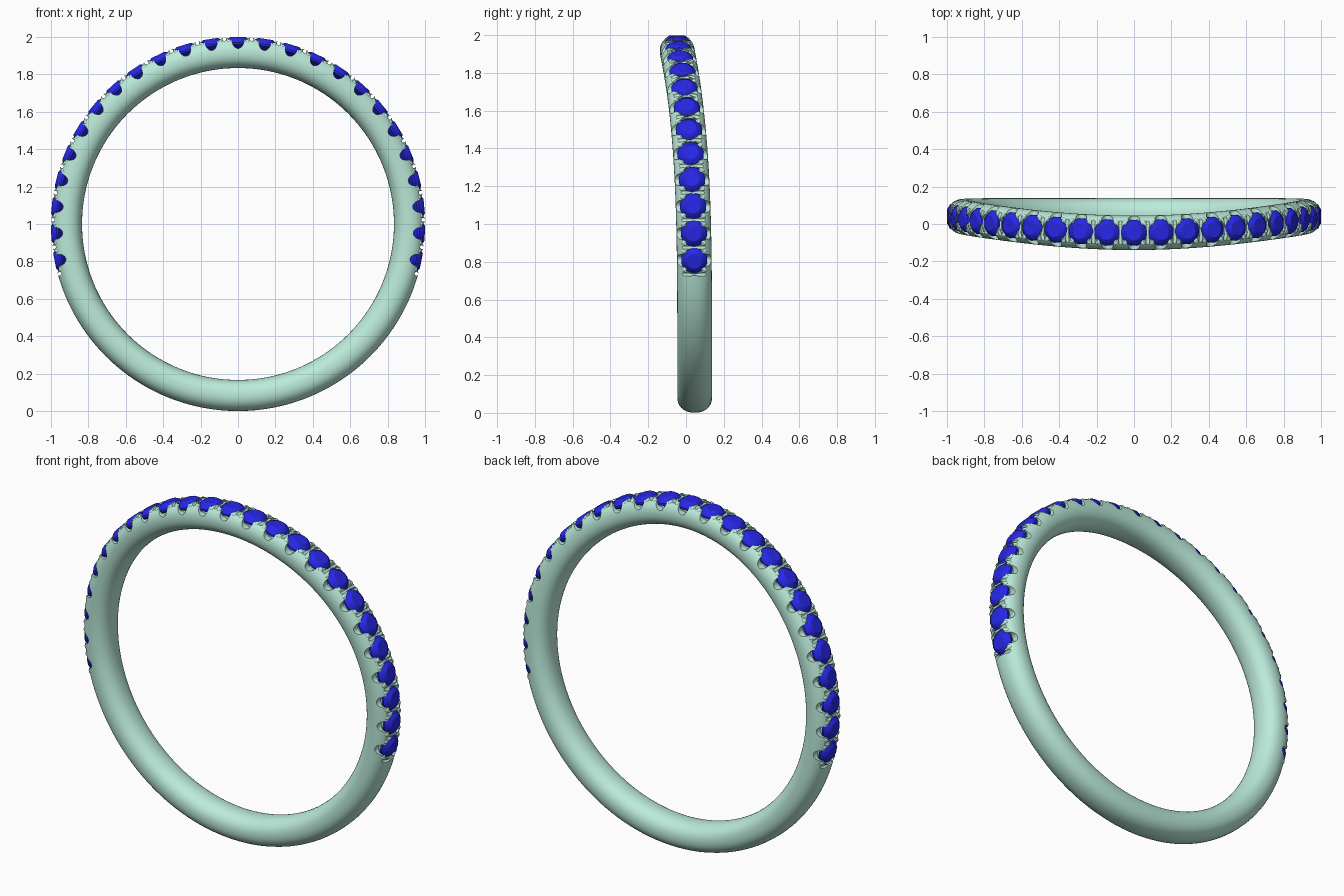
import bpy, bmesh, math
from mathutils import Matrix, Vector

if "Cube" in bpy.data.objects:
    bpy.data.objects.remove(bpy.data.objects["Cube"])

ZC, R_MID, HALF_R, HALF_W = 1.0, 0.916, 0.083, 0.092
STEP, N = math.radians(8.45), 12


def bend(t):
    """Sideways sweep of the band; t is the angle from the top."""
    return 0.046 - 0.093 * ((1 + math.cos(t)) / 2) ** 4


def point(t, r, y=0.0):
    return Vector((r * math.sin(t), bend(t) + y, ZC + r * math.cos(t)))


def frame(t, r, y=0.0):
    """Local axes: x along the band, y across it, z outwards."""
    rot = Matrix(((math.cos(t), 0, math.sin(t)), (0, 1, 0),
                  (-math.sin(t), 0, math.cos(t)))).to_4x4()
    return Matrix.Translation(point(t, r, y)) @ rot


def lathe(bm, profile, sides, mat):
    """Closed solid of revolution round local z; profile runs bottom to top."""
    rings = []
    for rad, h in profile:
        if rad == 0:
            rings.append([bm.verts.new(mat @ Vector((0, 0, h)))])
        else:
            rings.append([bm.verts.new(mat @ Vector((
                rad * math.cos(math.tau * (i + .5) / sides),
                rad * math.sin(math.tau * (i + .5) / sides), h))) for i in range(sides)])
    for a, b in zip(rings, rings[1:]):
        for i in range(sides):
            j = (i + 1) % sides
            if len(a) == 1:
                bm.faces.new((a[0], b[j], b[i]))
            else:
                bm.faces.new((a[i], a[j], b[j], b[i]))
    if len(rings[0]) > 1:
        bm.faces.new(rings[0][::-1])
    bm.faces.new(rings[-1])


def material(name, color):
    m = bpy.data.materials.new(name)
    m.diffuse_color = color
    m.use_nodes = True
    m.node_tree.nodes["Principled BSDF"].inputs["Base Color"].default_value = m.diffuse_color
    return m


def finish(bm, name, mat=None):
    bmesh.ops.recalc_face_normals(bm, faces=bm.faces)
    me = bpy.data.meshes.new(name)
    bm.to_mesh(me)
    bm.free()
    ob = bpy.data.objects.new(name, me)
    bpy.context.collection.objects.link(ob)
    if mat:
        me.materials.append(mat)
    return ob


def smooth(ob, angle):
    bpy.ops.object.select_all(action='DESELECT')
    ob.select_set(True)
    bpy.context.view_layer.objects.active = ob
    bpy.ops.object.shade_smooth_by_angle(angle=math.radians(angle))


metal = material("metal", (0.50, 0.83, 0.70, 1))
blue = material("blue_stone", (0.02, 0.02, 0.80, 1))
stones = [k * STEP for k in range(-N, N + 1)]
gaps = [(k + 0.5) * STEP for k in range(-N - 1, N + 1)]

# Band: rounded section swept round the finger
bm = bmesh.new()
SEG, SIDES = 192, 36
power = lambda v: math.copysign(abs(v) ** 0.9, v)
rings = []
for i in range(SEG):
    t = math.tau * i / SEG
    rings.append([bm.verts.new(point(t, R_MID + HALF_R * power(math.cos(a)),
                                     HALF_W * power(math.sin(a))))
                  for a in (math.tau * j / SIDES for j in range(SIDES))])
for i in range(SEG):
    a, b = rings[i], rings[(i + 1) % SEG]
    for j in range(SIDES):
        k = (j + 1) % SIDES
        bm.faces.new((a[j], a[k], b[k], b[j]))
band = finish(bm, "band", metal)

# Cutters: stone seats, side scallops and nicks between the stones
bm = bmesh.new()
for t in stones:
    lathe(bm, [(.022, -.055), (.0685, -.006), (.0685, .07)], 24, frame(t, 0.963))
    tube = frame(t, 0.987) @ Matrix.Diagonal((1, 1, 1.5, 1)) @ Matrix.Rotation(math.pi / 2, 4, 'X')
    lathe(bm, [(.033, -.14), (.033, .14)], 20, tube)
for t in gaps:
    nick = frame(t, 0.990) @ Matrix.Rotation(math.pi / 2, 4, 'X')
    lathe(bm, [(.010, -.14), (.010, .14)], 12, nick)
cutter = finish(bm, "seat_cutter")
cutter.hide_render = True
mod = band.modifiers.new("seats", 'BOOLEAN')
mod.operation, mod.solver, mod.object, mod.use_self = 'DIFFERENCE', 'EXACT', cutter, True
bpy.context.view_layer.objects.active = band
bpy.ops.object.modifier_apply(modifier="seats")
bpy.data.objects.remove(cutter)
smooth(band, 35)

# Stones: round cut with pointed base, girdle and domed crown
bm = bmesh.new()
for t in stones:
    lathe(bm, [(0, -.048), (.070, -.006), (.070, .004), (.058, .021), (.040, .033)],
          16, frame(t, 0.966))
smooth(finish(bm, "stones", blue), 25)

# Prongs: four rounded claws gripping each stone
bm = bmesh.new()
for t in stones:
    for s in (-1, 1):
        for y in (-.052, .052):
            lathe(bm, [(.016, -.045), (.016, .010), (.013, .018), (.007, .022)],
                  12, frame(t + s * 0.051, 0.966, y))
smooth(finish(bm, "prongs", metal), 50)
